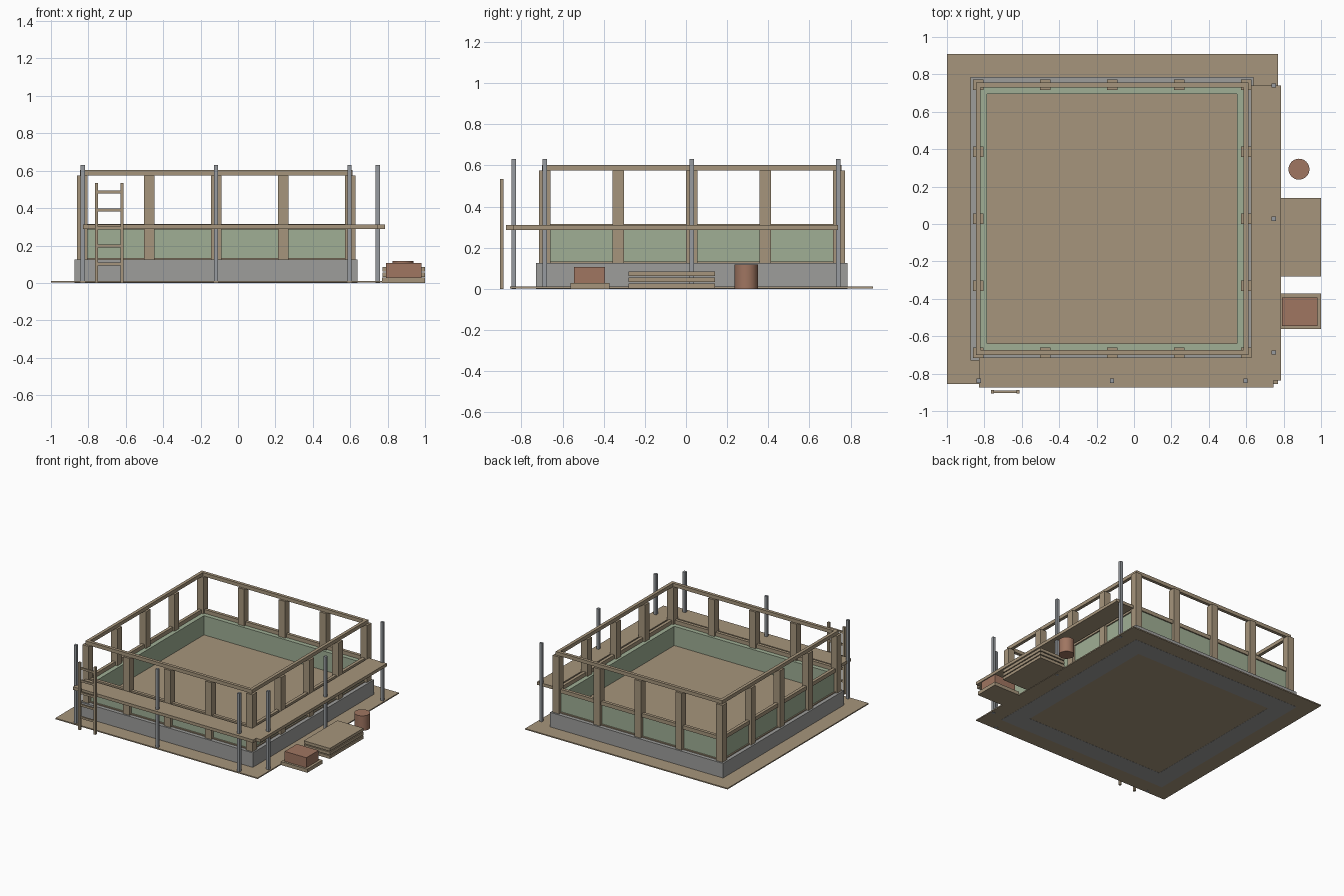
import bpy, bmesh

cube = bpy.data.objects.get("Cube")
if cube:
    bpy.data.objects.remove(cube, do_unlink=True)


def material(name, rgb):
    m = bpy.data.materials.new(name)
    m.use_nodes = True
    m.diffuse_color = (*rgb, 1)
    m.node_tree.nodes["Principled BSDF"].inputs["Base Color"].default_value = (*rgb, 1)
    return m


wood = material("timber", (0.38, 0.30, 0.20))
green = material("green_panel", (0.35, 0.43, 0.30))
concrete = material("concrete", (0.34, 0.34, 0.33))
steel = material("steel", (0.31, 0.33, 0.35))
brick = material("brick_red", (0.35, 0.18, 0.12))


def finish(name, bm, mat):
    bmesh.ops.recalc_face_normals(bm, faces=bm.faces)
    mesh = bpy.data.meshes.new(name)
    bm.to_mesh(mesh)
    bm.free()
    mesh.materials.append(mat)
    ob = bpy.data.objects.new(name, mesh)
    bpy.context.collection.objects.link(ob)
    return ob


def add_box(bm, x0, x1, y0, y1, z0, z1):
    verts = bmesh.ops.create_cube(bm, size=1)["verts"]
    for v in verts:
        v.co.x = x1 if v.co.x > 0 else x0
        v.co.y = y1 if v.co.y > 0 else y0
        v.co.z = z1 if v.co.z > 0 else z0


def boxes(name, mat, *parts):
    bm = bmesh.new()
    for p in parts:
        add_box(bm, *p)
    return finish(name, bm, mat)


# Centre of the building plan
CX, CY = -0.117, 0.028


def ring(name, mat, inner, outer, z0, z1):
    """Square frame around the building centre."""
    bm = bmesh.new()
    signs = ((-1, -1), (1, -1), (1, 1), (-1, 1))
    loops = [[bm.verts.new((CX + sx * r, CY + sy * r, z)) for sx, sy in signs]
             for r, z in ((outer, z0), (outer, z1), (inner, z1), (inner, z0))]
    for a, b in zip(loops, loops[1:] + loops[:1]):
        for i in range(4):
            j = (i + 1) % 4
            bm.faces.new((a[i], a[j], b[j], b[i]))
    return finish(name, bm, mat)


# Ground sheet, footing and floor
boxes("ground_sheet", wood, (-1, 0.77, -0.855, 0.91, 0.001, 0.01))
ring("foundation", concrete, 0.61, 0.757, 0, 0.125)
F = 0.728
boxes("floor", wood, (CX - F, CX + F, CY - F, CY + F, 0.12, 0.133))

# Low walls with sill and top rail
ring("low_wall", green, 0.668, 0.718, 0.133, 0.285)
ring("sill_rail", wood, 0.703, 0.728, 0.285, 0.315)
ring("top_rail", wood, 0.703, 0.728, 0.575, 0.603)

# Posts around the perimeter
S, H = 0.358, 0.028
posts = []
for i in range(-2, 3):
    for j in range(-2, 3):
        if max(abs(i), abs(j)) == 2:
            x, y = CX + i * S, CY + j * S
            posts.append((x - H, x + H, y - H, y + H, 0.125, 0.575))
boxes("wall_posts", wood, *posts)

# L-shaped scaffold walkway
outline = [(-0.83, -0.875), (0.745, -0.875), (0.745, -0.838), (0.785, -0.838),
           (0.785, 0.74), (0.626, 0.74), (0.626, -0.715), (-0.83, -0.715)]
bm = bmesh.new()
deck = bm.faces.new([bm.verts.new((x, y, 0.287)) for x, y in outline])
top = bmesh.ops.extrude_face_region(bm, geom=[deck])["geom"]
bmesh.ops.translate(bm, vec=(0, 0, 0.024),
                    verts=[g for g in top if isinstance(g, bmesh.types.BMVert)])
finish("scaffold_walkway", bm, wood)

# Scaffold poles
spots = [(x, -0.838) for x in (-0.83, CX, 0.597)] + [(0.747, y) for y in (-0.688, CY, 0.74)]
P = 0.011
boxes("scaffold_poles", steel,
      *[(x - P, x + P, y - P, y + P, 0, 0.63) for x, y in spots])

# Ladder
rails = [(x, x + 0.017, -0.905, -0.888, 0, 0.533) for x in (-0.765, -0.629)]
rungs = [(-0.75, -0.627, -0.903, -0.89, z - 0.008, z + 0.008)
         for z in (0.1, 0.197, 0.293, 0.39, 0.487)]
boxes("ladder", wood, *rails, *rungs)

# Stacked boards
boxes("board_stack", wood,
      *[(0.772, 1.0, -0.28, 0.14, z, z + 0.023) for z in (0.002, 0.032, 0.062)])

# Brick pile on pallet
boxes("pallet", wood, (0.77, 1.0, -0.562, -0.372, 0, 0.028))
boxes("brick_pile", brick, (0.79, 0.98, -0.545, -0.393, 0.028, 0.107))

# Barrel
bpy.ops.mesh.primitive_cylinder_add(vertices=32, radius=0.056, depth=0.118,
                                    location=(0.882, 0.293, 0.059))
barrel = bpy.context.object
barrel.name = "barrel"
barrel.data.materials.append(brick)
bpy.ops.object.shade_smooth_by_angle()
